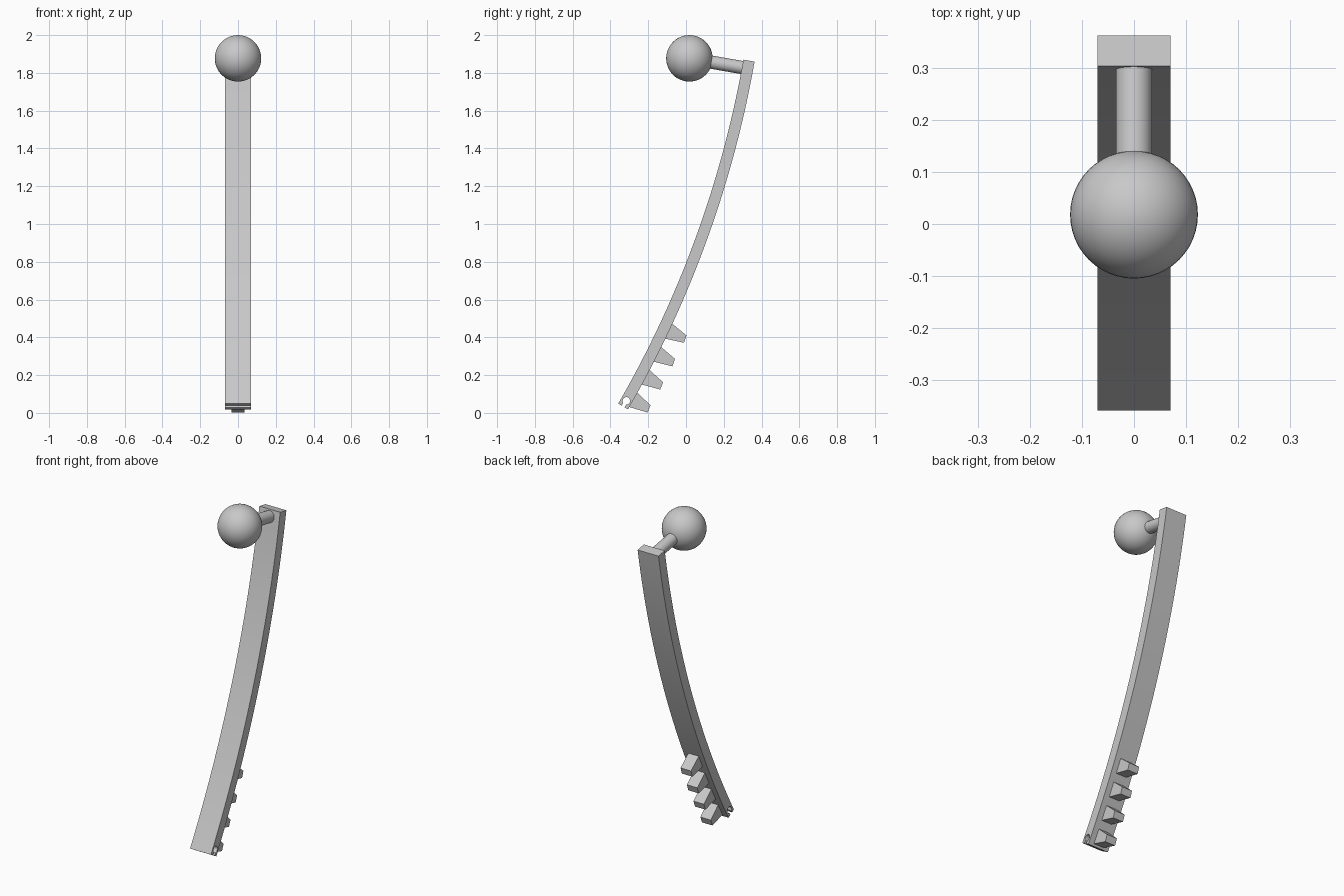
import bpy, bmesh
from math import sin, cos, radians, asin, pi
from mathutils import Vector

if "Cube" in bpy.data.objects:
    bpy.data.objects.remove(bpy.data.objects["Cube"], do_unlink=True)

grey = bpy.data.materials.new("plain_grey")
grey.use_nodes = True
tone = (0.58, 0.58, 0.58, 1)
grey.diffuse_color = tone
grey.node_tree.nodes["Principled BSDF"].inputs["Base Color"].default_value = tone

# The strap follows an arc, tilted 30 degrees at the foot and 10 at the top
INNER, THICK = 5.58, 0.06
LOW, HIGH = radians(30), radians(10)
TOP_FRONT = Vector((0.304, 1.87))
CENTRE = TOP_FRONT - INNER * Vector((cos(HIGH), -sin(HIGH)))


def on_arc(s, depth):
    """Side-view point at length s above the foot, depth behind the front."""
    a = LOW - s / INNER
    return CENTRE + (INNER + depth) * Vector((cos(a), -sin(a)))


def finish(obj, smooth=True):
    obj.data.materials.append(grey)
    bpy.ops.object.select_all(action="DESELECT")
    obj.select_set(True)
    bpy.context.view_layer.objects.active = obj
    if smooth:
        bpy.ops.object.shade_smooth_by_angle(angle=radians(30))


def extrude_profile(name, points, width, smooth):
    bm = bmesh.new()
    face = bm.faces.new([bm.verts.new((-width / 2, p.x, p.y)) for p in points])
    grown = bmesh.ops.extrude_face_region(bm, geom=[face])
    verts = [v for v in grown["geom"] if isinstance(v, bmesh.types.BMVert)]
    bmesh.ops.translate(bm, verts=verts, vec=(width, 0, 0))
    bmesh.ops.recalc_face_normals(bm, faces=bm.faces)
    mesh = bpy.data.meshes.new(name)
    bm.to_mesh(mesh)
    bm.free()
    obj = bpy.data.objects.new(name, mesh)
    bpy.context.collection.objects.link(obj)
    finish(obj, smooth)


# Curved strap with a round keyhole and slot in its foot
STEPS = 40
length = INNER * (LOW - HIGH)
front = [on_arc(length * i / STEPS, 0) for i in range(STEPS, -1, -1)]
back = [on_arc(length * i / STEPS, THICK) for i in range(STEPS + 1)]
hole_r, slot, hole_s, mid = 0.02, 0.009, 0.034, THICK / 2
gap = asin(slot / hole_r)
keyhole = [on_arc(0, mid - slot)]
for i in range(17):
    t = gap + (2 * pi - 2 * gap) * i / 16
    keyhole.append(on_arc(hole_s - hole_r * cos(t), mid - hole_r * sin(t)))
keyhole.append(on_arc(0, mid + slot))
extrude_profile("curved_strap", front + keyhole + back, 0.14, True)

# Four tapered teeth on the back of the foot
tooth = ((0.013, -0.003), (0.036, 0.098), (0.076, 0.093), (0.1, -0.003))
for n in range(4):
    pts = [on_arc(s + n * 0.135, THICK + d) for s, d in tooth]
    extrude_profile(f"tooth_{n + 1}", pts, 0.07, False)

# Ball held in front of the strap top
ball_at = Vector((0, 0.018, 1.877))
bpy.ops.mesh.primitive_uv_sphere_add(segments=48, ring_count=24, radius=0.123,
                                     location=ball_at)
bpy.context.object.name = "ball"
finish(bpy.context.object)

# Round rod joining ball and strap
rod_end = Vector((0, 0.305, 1.827))
axis = rod_end - ball_at
bpy.ops.mesh.primitive_cylinder_add(vertices=32, radius=0.035, depth=axis.length,
                                    location=(ball_at + rod_end) / 2,
                                    rotation=axis.to_track_quat("Z", "Y").to_euler())
bpy.context.object.name = "ball_rod"
finish(bpy.context.object)
